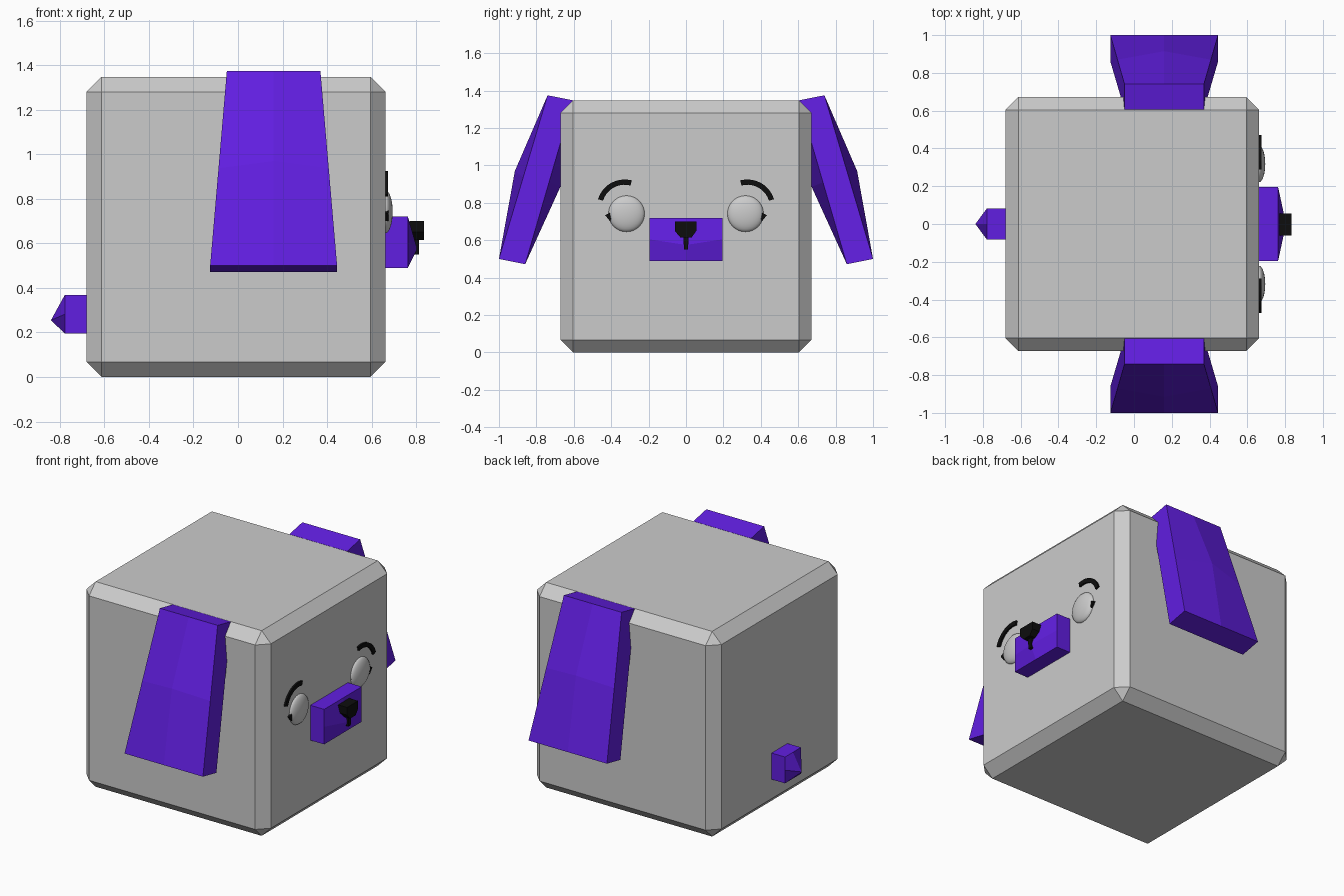
import bpy, bmesh, math
from mathutils import Vector

if "Cube" in bpy.data.objects:
    bpy.data.objects.remove(bpy.data.objects["Cube"])


def material(name, color):
    m = bpy.data.materials.new(name)
    m.diffuse_color = color
    m.use_nodes = True
    m.node_tree.nodes["Principled BSDF"].inputs["Base Color"].default_value = m.diffuse_color
    return m


PURPLE = material("purple", (0.12, 0.013, 0.75, 1))
BLACK = material("black", (0.004, 0.004, 0.004, 1))


def finish(name, bm, mat=None):
    bmesh.ops.recalc_face_normals(bm, faces=bm.faces[:])
    me = bpy.data.meshes.new(name)
    bm.to_mesh(me)
    bm.free()
    ob = bpy.data.objects.new(name, me)
    bpy.context.collection.objects.link(ob)
    if mat:
        me.materials.append(mat)
    return ob


def padded_block(name, ends, mat):
    """Block between two quads, each split 2x2 with its middle point pushed out."""
    bm = bmesh.new()
    rings = []
    for corners, centre in ends:
        pts = [Vector(c) for c in corners]
        ring = []
        for i, p in enumerate(pts):
            ring += [bm.verts.new(p), bm.verts.new((p + pts[(i + 1) % 4]) / 2)]
        mid = bm.verts.new(centre)
        for i in range(0, 8, 2):
            bm.faces.new((ring[i], ring[i + 1], mid, ring[i - 1]))
        rings.append(ring)
    a, b = rings
    for i in range(8):
        j = (i + 1) % 8
        bm.faces.new((a[i], a[j], b[j], b[i]))
    return finish(name, bm, mat)


def prism(name, profile, x0, x1, mat):
    """Extrude a (y, z) profile along x."""
    bm = bmesh.new()
    face = bm.faces.new([bm.verts.new((x0, y, z)) for y, z in profile])
    ext = bmesh.ops.extrude_face_region(bm, geom=[face])["geom"]
    moved = [v for v in ext if isinstance(v, bmesh.types.BMVert)]
    bmesh.ops.translate(bm, verts=moved, vec=(x1 - x0, 0, 0))
    if face.is_valid is False or len([f for f in bm.faces if len(f.verts) == len(profile)]) < 2:
        bm.faces.new([v for v in bm.verts if v not in moved])
    return finish(name, bm, mat)


def rect(x, hy, z0, z1):
    return [(x, -hy, z0), (x, hy, z0), (x, hy, z1), (x, -hy, z1)]


# Body: chamfered cube
bm = bmesh.new()
bmesh.ops.create_cube(bm, size=1)
bmesh.ops.scale(bm, verts=bm.verts, vec=(1.343, 1.343, 1.348))
bmesh.ops.translate(bm, verts=bm.verts, vec=(-0.009, 0, 0.674))
bmesh.ops.bevel(bm, geom=bm.edges[:], offset=0.068, segments=1, affect='EDGES')
finish("body", bm)

# Snout and tail
padded_block("snout", [(rect(0.64, 0.195, 0.49, 0.72), (0.64, 0, 0.605)),
                       (rect(0.763, 0.195, 0.49, 0.72), (0.805, 0, 0.575))], PURPLE)
padded_block("tail", [(rect(-0.66, 0.083, 0.195, 0.368), (-0.66, 0, 0.28)),
                      (rect(-0.778, 0.083, 0.195, 0.368), (-0.84, 0, 0.255))], PURPLE)

# Nose and the short line beneath it
prism("nose", [(-0.06, 0.70), (0.055, 0.70), (0.055, 0.65), (0.03, 0.615),
               (-0.03, 0.615), (-0.06, 0.65)], 0.77, 0.835, BLACK)
prism("mouth_line", [(-0.014, 0.63), (0.014, 0.63), (0.011, 0.55), (-0.011, 0.55)],
      0.775, 0.812, BLACK)

for s, side in ((-1, "right"), (1, "left")):
    # Floppy ear, padded on both faces
    def ear_end(yt, zt, yb, zb):
        return [(-0.05, s * yt, zt), (0.37, s * yt, zt), (0.445, s * yb, zb), (-0.125, s * yb, zb)]
    padded_block(side + "_ear", [(ear_end(0.605, 1.348, 0.86, 0.472), (0.16, s * 0.672, 0.885)),
                                 (ear_end(0.74, 1.375, 1.0, 0.50), (0.16, s * 0.915, 0.97))], PURPLE)

    # Eye: flattened sphere
    bm = bmesh.new()
    bmesh.ops.create_uvsphere(bm, u_segments=32, v_segments=16, radius=0.097)
    bmesh.ops.scale(bm, verts=bm.verts, vec=(0.35, 1, 1))
    bmesh.ops.translate(bm, verts=bm.verts, vec=(0.661, s * 0.318, 0.742))
    for f in bm.faces:
        f.smooth = True
    finish(side + "_eye", bm)

    # Eyelash points at the outer and inner eye corners
    prism(side + "_outer_lash", [(s * 0.39, 0.755), (s * 0.432, 0.734), (s * 0.405, 0.70)],
          0.655, 0.675, BLACK)
    prism(side + "_inner_lash", [(s * 0.24, 0.75), (s * 0.222, 0.733), (s * 0.24, 0.715)],
          0.655, 0.668, BLACK)

    # Curved brow
    angles = [math.radians(105 - 88 * i / 10) for i in range(11)]
    arc = [(r * math.cos(a), r * math.sin(a)) for r, seq in
           ((0.149, angles), (0.121, angles[::-1])) for a in seq]
    prism(side + "_brow", [(s * (0.328 + y), 0.776 + z) for y, z in arc], 0.655, 0.674, BLACK)
